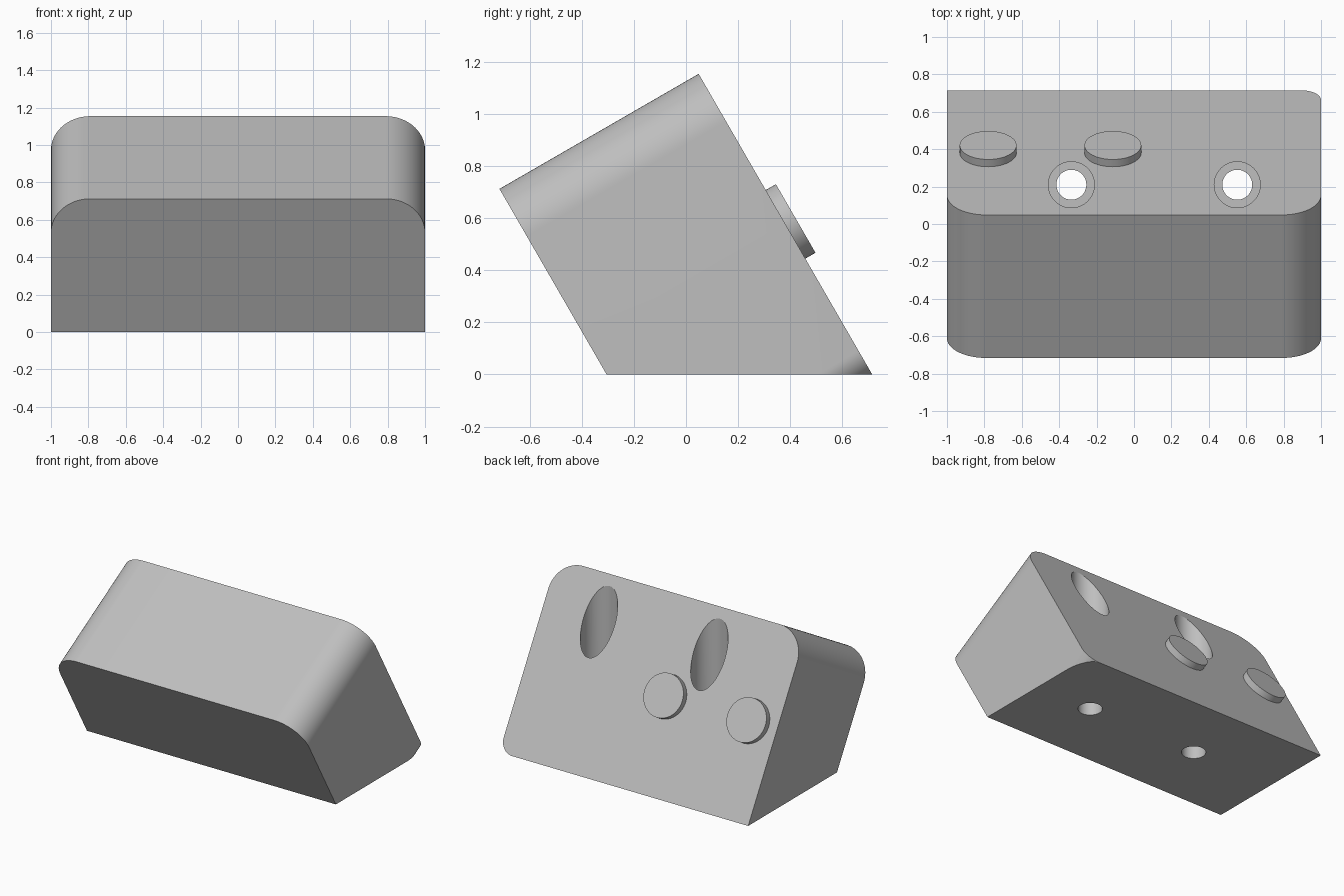
import bpy, bmesh
from math import sin, cos, tan, radians, pi
from mathutils import Matrix

default = bpy.data.objects.get("Cube")
if default:
    bpy.data.objects.remove(default)

grey = bpy.data.materials.new("grey plastic")
grey.use_nodes = True
COLOUR = (0.52, 0.52, 0.52, 1)
grey.diffuse_color = COLOUR
grey.node_tree.nodes["Principled BSDF"].inputs["Base Color"].default_value = COLOUR

TILT = Matrix.Rotation(radians(120), 4, "X")   # leaning block frame, depth runs along -z
UPRIGHT = Matrix.Identity(4)
FRONT, BACK = -0.264, 0.619                    # depths of the leaning faces
TOP, BOTTOM = 0.975, -BACK * tan(radians(30))


def arc(cx, cy, r, start, end, steps):
    return [(cx + r * cos(radians(start + (end - start) * i / steps)),
             cy + r * sin(radians(start + (end - start) * i / steps)))
            for i in range(steps + 1)]


def circle(cx, cy, r, sides=64):
    return arc(cx, cy, r, 0, 360, sides)[:-1]


def prism(name, points, low, high, frame):
    """Extrude a closed outline between two heights of a frame."""
    bm = bmesh.new()
    face = bm.faces.new([bm.verts.new((x, y, low)) for x, y in points])
    new = bmesh.ops.extrude_face_region(bm, geom=[face])["geom"]
    moved = [v for v in new if isinstance(v, bmesh.types.BMVert)]
    bmesh.ops.translate(bm, verts=moved, vec=(0, 0, high - low))
    bm.transform(frame)
    bmesh.ops.recalc_face_normals(bm, faces=bm.faces)
    mesh = bpy.data.meshes.new(name)
    bm.to_mesh(mesh)
    bm.free()
    mesh.materials.append(grey)
    obj = bpy.data.objects.new(name, mesh)
    bpy.context.collection.objects.link(obj)
    return obj


def combine(target, tool, operation):
    """Apply a boolean and remove the tool."""
    mod = target.modifiers.new(operation, "BOOLEAN")
    mod.operation, mod.object, mod.solver = operation, tool, "EXACT"
    bpy.context.view_layer.objects.active = target
    bpy.ops.object.modifier_apply(modifier=mod.name)
    bpy.data.objects.remove(tool)


# Leaning block: two large round top corners, one small round bottom corner
outline = [(-1, BOTTOM)]
outline += arc(0.895, BOTTOM + 0.105, 0.105, -90, 0, 16)
outline += arc(0.79, TOP - 0.21, 0.21, 0, 90, 24)
outline += arc(-0.79, TOP - 0.21, 0.21, 90, 180, 24)
block = prism("angled_block", outline, -BACK, -FRONT, TILT)

# Flat base
bm = bmesh.new()
bm.from_mesh(block.data)
bmesh.ops.bisect_plane(bm, geom=bm.verts[:] + bm.edges[:] + bm.faces[:], dist=1e-4,
                       plane_co=(0, 0, 0), plane_no=(0, 0, 1), clear_inner=True)
bmesh.ops.holes_fill(bm, edges=[e for e in bm.edges if e.is_boundary], sides=0)
bmesh.ops.recalc_face_normals(bm, faces=bm.faces)
bm.to_mesh(block.data)
bm.free()

# Raised collars with a through hole and a hexagonal nut pocket in front
for x in (-0.78, -0.113):
    u = 0.308
    combine(block, prism("collar", circle(x, u, 0.152), -BACK - 0.045, -BACK + 0.1, TILT), "UNION")
    combine(block, prism("bolt_hole", circle(x, u, 0.08), -1, 1, TILT), "DIFFERENCE")
    combine(block, prism("nut_pocket", circle(x, u, 0.14, 6), -FRONT - 0.27, 1, TILT), "DIFFERENCE")

# Vertical screw holes, widened from above
for x in (-0.335, 0.552):
    combine(block, prism("screw_hole", circle(x, 0.21, 0.08), -1, 2, UPRIGHT), "DIFFERENCE")
    combine(block, prism("screw_recess", circle(x, 0.21, 0.123), 0.27, 2, UPRIGHT), "DIFFERENCE")

bpy.ops.object.select_all(action="DESELECT")
block.select_set(True)
bpy.context.view_layer.objects.active = block
bpy.ops.object.shade_smooth_by_angle(angle=radians(30))
